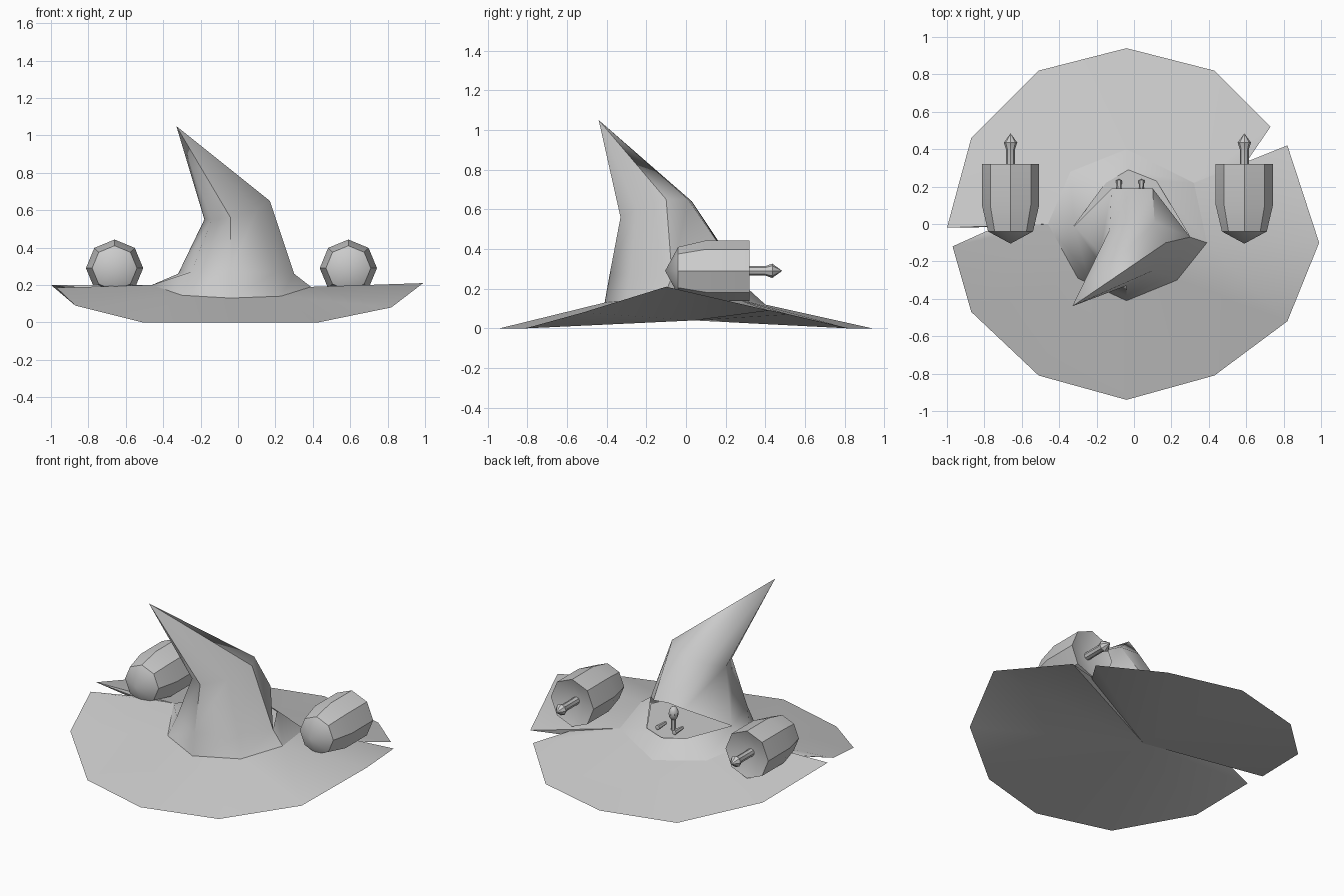
import bpy, bmesh, math
from mathutils import Matrix, Vector

if "Cube" in bpy.data.objects:
    bpy.data.objects.remove(bpy.data.objects["Cube"])

CX = -0.04


def finish(name, bm, angle=40):
    bmesh.ops.recalc_face_normals(bm, faces=bm.faces)
    me = bpy.data.meshes.new(name)
    bm.to_mesh(me)
    bm.free()
    ob = bpy.data.objects.new(name, me)
    bpy.context.collection.objects.link(ob)
    bpy.ops.object.select_all(action='DESELECT')
    ob.select_set(True)
    bpy.context.view_layer.objects.active = ob
    bpy.ops.object.shade_smooth_by_angle(angle=math.radians(angle))
    return ob


def ang(v):
    return math.atan2(v.co.y, v.co.x - CX) % (2 * math.pi)


def zip_loops(bm, a, b):
    """Triangulated strip between two loops, matched by angle about the hat axis."""
    a, b = sorted(a, key=ang), sorted(b, key=ang)
    i = j = 0
    na, nb = len(a), len(b)

    def at(l, k):
        return ang(l[k % len(l)]) + 2 * math.pi * (k // len(l))
    while i < na or j < nb:
        if j >= nb or (i < na and at(a, i + 1) <= at(b, j + 1)):
            bm.faces.new((a[i % na], a[(i + 1) % na], b[j % nb]))
            i += 1
        else:
            bm.faces.new((a[i % na], b[(j + 1) % nb], b[j % nb]))
            j += 1


def lathe_y(name, profile, segs, loc, angle=40):
    """Revolve (radius, y) points about the y direction through loc."""
    bm = bmesh.new()
    rings = []
    for r, y in profile:
        if r == 0:
            rings.append([bm.verts.new((loc[0], loc[1] + y, loc[2]))] * segs)
        else:
            rings.append([bm.verts.new((loc[0] + r * math.cos(2 * math.pi * k / segs), loc[1] + y,
                                        loc[2] + r * math.sin(2 * math.pi * k / segs)))
                          for k in range(segs)])
    for p, q in zip(rings, rings[1:]):
        for k in range(segs):
            n = (k + 1) % segs
            bm.faces.new(list(dict.fromkeys((p[k], p[n], q[n], q[k]))))
    return finish(name, bm, angle)


# Foot of the crown, shared by brim and crown (counter-clockwise from right)
foot = [(.39, -.10, .19), (.32, .22, .16), (CX, .40, .12), (-.34, .28, .15),
        (-.46, 0, .20), (-.30, -.29, .145), (CX, -.41, .13), (.23, -.30, .14)]

# Ragged brim with two torn notches, closed underneath
rim = [(.99, -.10, .21), (.82, .42, .09), (.60, .33, .11), (.73, .52, .07),
       (.43, .82, 0), (CX, .94, 0), (-.51, .82, 0), (-.87, .46, .09),
       (-1.0, -.02, .20), (-.74, -.016, .18), (-.97, -.12, .185),
       (-.87, -.47, .09), (-.51, -.81, 0), (CX, -.94, 0), (.43, -.81, 0), (.82, -.52, .08)]
bm = bmesh.new()
outer = [bm.verts.new(p) for p in rim]
inner = [bm.verts.new(p) for p in foot]
zip_loops(bm, outer, inner)
hub = bm.verts.new((CX, .04, .04))
for k in range(len(outer)):
    bm.faces.new((outer[k], hub, outer[(k + 1) % len(outer)]))
finish("brim", bm, 30)

# Bent crown with a mouth-like opening at the back
flare = [(.30, -.07, .26), (.12, .23, .22), (-.03, .29, .22), (-.15, .22, .22),
         (-.32, -.01, .26), (-.25, -.27, .27), (CX, -.385, .27), (.20, -.28, .27)]
lip = {1: (.10, .19, .39), 2: (-.01, .19, .40), 3: (-.12, .19, .39)}
bend = [(.17, -.10, .65), (.11, .01, .65), (-.01, .03, .64), (-.13, -.03, .60),
        (-.18, -.15, .55), (-.14, -.27, .55), (CX, -.33, .56), (.10, -.25, .60)]
bm = bmesh.new()
r0, r1, r2 = [[bm.verts.new(p) for p in ring] for ring in (foot, flare, bend)]
upper = [bm.verts.new(lip[k]) if k in lip else v for k, v in enumerate(r1)]
tip = bm.verts.new((-.33, -.44, 1.05))
for k in range(8):
    n = (k + 1) % 8
    bm.faces.new((r0[k], r0[n], r1[n], r1[k]))
    bm.faces.new((upper[k], upper[n], r2[n], r2[k]))
    bm.faces.new((r2[k], r2[n], tip))
finish("crown", bm, 50)

# Cockpit floor inside the crown
bm = bmesh.new()
vs = [bm.verts.new((x, y, .215)) for x, y, z in flare]
bm.faces.new(vs)
finish("cockpit_floor", bm)

# Pair of engines with spiked exhausts
for side, x in (("left", -.66), ("right", .59)):
    lathe_y("engine_" + side,
            [(0, -.105), (.12, -.04), (.153, .10), (.153, .32), (0, .27)], 8, (x, 0, .29))
    lathe_y("exhaust_" + side,
            [(0, .26), (.024, .26), (.024, .40), (.036, .435), (0, .485)], 8, (x, 0, .29), 30)

# Small control post and two levers in the opening
bm = bmesh.new()
bmesh.ops.create_uvsphere(bm, u_segments=8, v_segments=6, radius=.03,
                          matrix=Matrix.Translation((-.02, .155, .325)) @ Matrix.Diagonal((1, 1, 1.5, 1)))
bmesh.ops.create_cone(bm, cap_ends=True, segments=6, radius1=.015, radius2=.015, depth=.08,
                      matrix=Matrix.Translation((-.02, .155, .255)))
finish("control_post", bm)
for side, x in (("left", -.08), ("right", .04)):
    lathe_y("lever_" + side, [(0, .15), (.01, .15), (.016, .235), (0, .24)], 6, (x, 0, .245))
